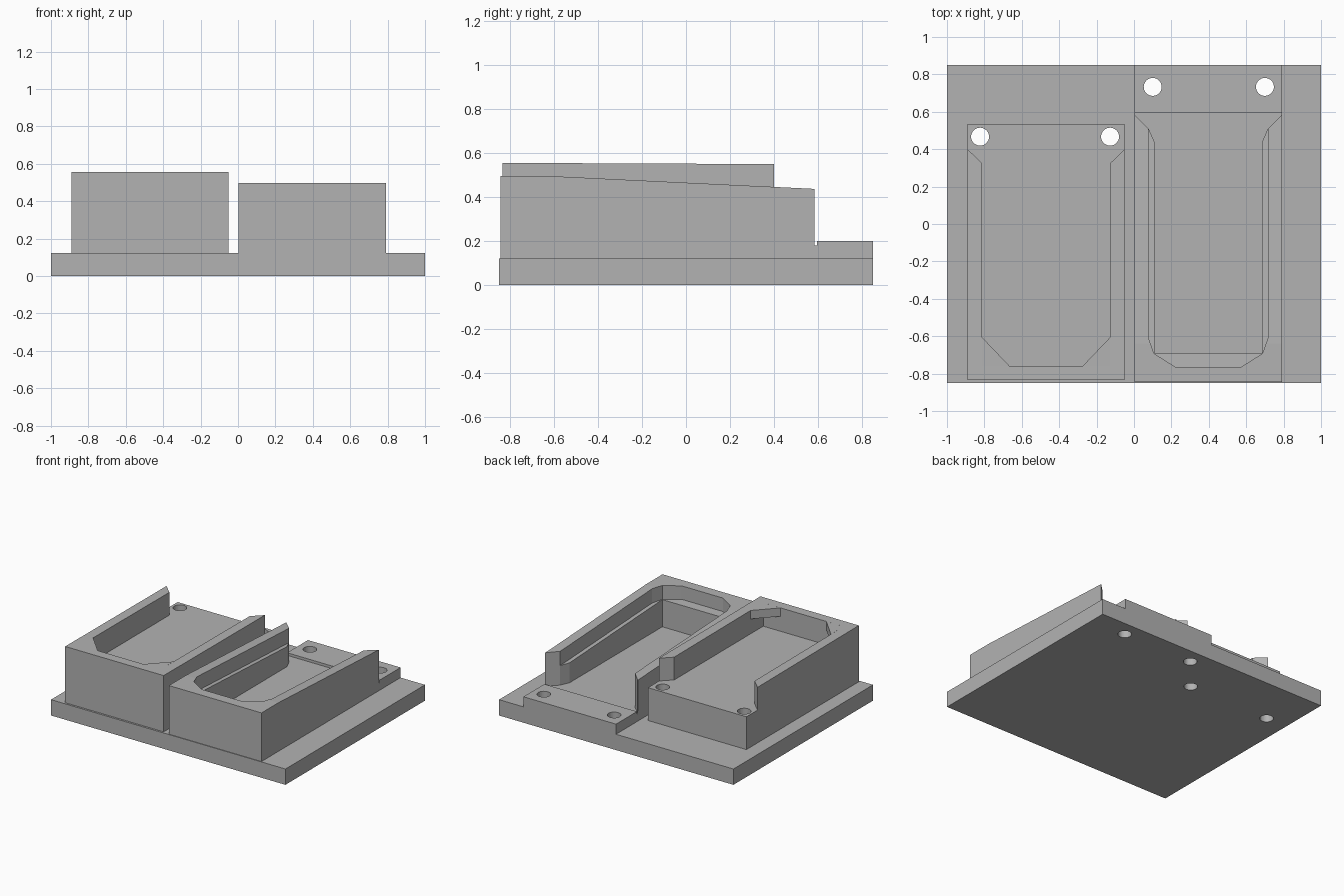
import bpy, bmesh

if "Cube" in bpy.data.objects:
    bpy.data.objects.remove(bpy.data.objects["Cube"], do_unlink=True)

GREY = bpy.data.materials.new("plain grey")
GREY.use_nodes = True
COLOUR = (0.45, 0.45, 0.45, 1)
GREY.diffuse_color = COLOUR
GREY.node_tree.nodes["Principled BSDF"].inputs["Base Color"].default_value = COLOUR


def loft(name, bottom, top):
    """Solid between two matching rings of 3D points."""
    bm = bmesh.new()
    low = [bm.verts.new(p) for p in bottom]
    high = [bm.verts.new(p) for p in top]
    bm.faces.new(low[::-1])
    bm.faces.new(high)
    for i in range(len(low)):
        j = (i + 1) % len(low)
        bm.faces.new((low[i], low[j], high[j], high[i]))
    bmesh.ops.recalc_face_normals(bm, faces=bm.faces)
    mesh = bpy.data.meshes.new(name)
    bm.to_mesh(mesh)
    bm.free()
    mesh.materials.append(GREY)
    obj = bpy.data.objects.new(name, mesh)
    bpy.context.collection.objects.link(obj)
    return obj


def prism(name, outline, floor, top=1.0):
    """Upright prism; floor is a height or a function of y."""
    base = floor if callable(floor) else lambda y: floor
    return loft(name, [(x, y, base(y)) for x, y in outline],
                [(x, y, top) for x, y in outline])


def side_block(name, x0, x1, profile):
    """Side profile in y and z, extruded along x."""
    return loft(name, [(x0, y, z) for y, z in profile],
                [(x1, y, z) for y, z in profile])


def box_outline(x0, x1, y0, y1):
    return [(x0, y0), (x1, y0), (x1, y1), (x0, y1)]


def mirrored(centre, half):
    """Full outline from the offsets of its +x half, listed front to back."""
    return ([(centre + x, y) for x, y in half]
            + [(centre - x, y) for x, y in reversed(half)])


def drill(x, y):
    bpy.ops.mesh.primitive_cylinder_add(vertices=32, radius=0.048, depth=2, location=(x, y, 0.3))
    return bpy.context.object


def cut(obj, cutters):
    for cutter in cutters:
        cutter.hide_render = True
        mod = obj.modifiers.new("cut", 'BOOLEAN')
        mod.operation = 'DIFFERENCE'
        mod.solver = 'EXACT'
        mod.object = cutter
        bpy.context.view_layer.update()
        graph = bpy.context.evaluated_depsgraph_get()
        mesh = bpy.data.meshes.new_from_object(obj.evaluated_get(graph))
        obj.modifiers.clear()
        obj.data = mesh
    mesh.materials.clear()
    mesh.materials.append(GREY)


# Screw holes
right_drills = [drill(x, 0.467) for x in (-0.823, -0.128)]
left_drills = [drill(x, 0.733) for x in (0.1, 0.7)]

# Base plate
base_plate = prism("base_plate", box_outline(-1, 1, -0.85, 0.85), 0, 0.122)
cut(base_plate, right_drills + left_drills)

# Right holder: flat tray with two flared side walls
RC = -0.47
right_holder = side_block("right_holder", -0.89, -0.05,
                          [(-0.835, 0.122), (-0.835, 0.556), (0.535, 0.55), (0.535, 0.122)])
tray = prism("tray_cutter", mirrored(RC, [(0.343, -0.76), (0.343, 0.325), (0.43, 0.41), (0.43, 0.6)]), 0.375)
cut(right_holder, [tray] + right_drills)

# Thin retaining tabs across the tray's front corners
for side, name in ((-1, "right_corner_tab"), (1, "left_corner_tab")):
    wedge = [(RC + side * x, y) for x, y in ((0.343, -0.76), (0.343, -0.605), (0.195, -0.76))]
    prism(name, wedge, 0.49, 0.5555)

# Left holder: sloped top, shallow ledge and deep pocket
LC = 0.397
left_holder = side_block("left_holder", 0.002, 0.792,
                         [(-0.845, 0.122), (-0.845, 0.497), (-0.64, 0.497),
                          (0.6, 0.437), (0.85, 0.425), (0.85, 0.122)])
deep = prism("pocket_cutter", mirrored(LC, [(0.288, -0.69), (0.288, 0.44), (0.319, 0.51), (0.405, 0.595)]), 0.18)
ledge = prism("ledge_cutter",
              mirrored(LC, [(0.175, -0.765), (0.29, -0.692), (0.319, -0.61), (0.319, 0.51), (0.405, 0.595)]),
              lambda y: 0.387 - 0.049 * (y + 0.64))
rear = prism("rear_cutter", box_outline(-0.02, 0.82, 0.585, 0.9), 0.2)
cut(left_holder, [deep, ledge, rear] + left_drills)

# Remove the cutting tools
for tool in right_drills + left_drills + [tray, deep, ledge, rear]:
    bpy.data.objects.remove(tool, do_unlink=True)
